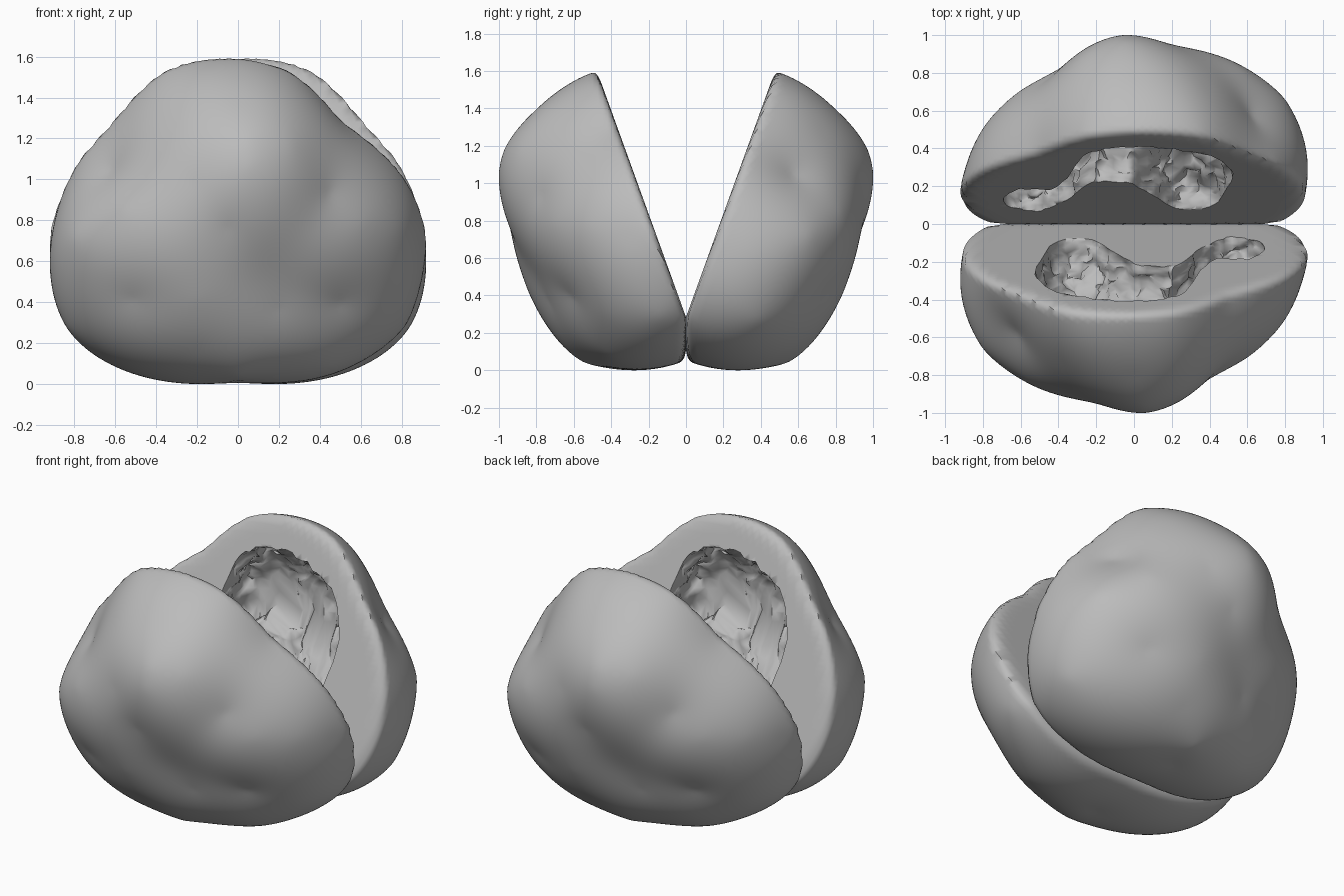
import bpy, bmesh, math
from mathutils import Vector, noise

cube = bpy.data.objects.get("Cube")
if cube:
    bpy.data.objects.remove(cube, do_unlink=True)

# One stone grey for everything
stone = bpy.data.materials.new("stone grey")
stone.use_nodes = True
grey = (0.5, 0.5, 0.5, 1)
stone.diffuse_color = grey
stone.node_tree.nodes["Principled BSDF"].inputs["Base Color"].default_value = grey

CENTRE = Vector((0, -.5, .65))
HINGE = Vector((0, 0, .27))
NORMAL = Vector((0, .94, .34)).normalized()

# Landmarks on the rough outer skin of one half
SKIN = [
    # rim around the split
    (0, -.5, 1.575), (.25, -.45, 1.52), (.5, -.36, 1.28), (.8, -.26, 1.02),
    (.92, -.17, .73), (.88, -.07, .45), (.76, 0, .25), (-.36, -.46, 1.52),
    (-.6, -.37, 1.29), (-.77, -.3, 1.1), (-.87, -.22, .88), (-.9, -.13, .62),
    (-.76, 0, .25), (-.45, .08, .12), (.45, .08, .12), (0, .1, .09),
    # plateau, nose and belly
    (0, -.65, 1.5), (-.3, -.62, 1.46), (0, -.8, 1.38), (.22, -.76, 1.36),
    (.05, -.97, 1.17), (.05, -1, 1.05), (-.05, -.94, .75),
    (-.2, -.84, .4), (-.2, -.68, .15), (0, -.55, .03), (0, -.35, 0),
    # right flank with its dent and scooped underside
    (.26, -.9, 1.15), (.45, -.77, .92), (.61, -.7, .77),
    (.79, -.52, .75), (.89, -.3, .7), (.5, -.61, .38), (.2, -.73, .35),
    (.45, -.42, .07), (.72, -.4, .28), (.82, -.14, .27),
    # left flank
    (-.38, -.73, 1.27), (-.62, -.57, 1.03), (-.56, -.83, .83), (-.22, -.94, .97),
    (-.8, -.66, .7), (-.91, -.4, .62), (-.82, -.38, .25), (-.52, -.75, .4),
    (-.5, -.4, .05),
]


def kernel(a, b):
    return -(a - b).length ** 1.5


def solve(rows):
    """Gauss-Jordan elimination of an augmented matrix."""
    n = len(rows)
    for i in range(n):
        p = max(range(i, n), key=lambda r: abs(rows[r][i]))
        rows[i], rows[p] = rows[p], rows[i]
        pivot = rows[i][i]
        rows[i] = [v / pivot for v in rows[i]]
        for r in range(n):
            f = rows[r][i]
            if r != i and f:
                rows[r] = [a - f * b for a, b in zip(rows[r], rows[i])]
    return [row[-1] for row in rows]


def fit_skin():
    """Smooth radius function passing through the landmarks."""
    offsets = [Vector(p) - CENTRE for p in SKIN]
    dirs = [o.normalized() for o in offsets]
    rows = []
    for i, d in enumerate(dirs):
        row = [kernel(d, e) for e in dirs]
        row[i] += .006
        rows.append(row + [1, offsets[i].length])
    rows.append([1] * len(dirs) + [0, 0])
    weights = solve(rows)
    return lambda d: weights[-1] + sum(w * kernel(d, e) for w, e in zip(weights, dirs))


def plane_radius(d, point, normal):
    facing = d.dot(normal)
    return (point - CENTRE).dot(normal) / facing if facing > .01 else 99


def soft_min(a, b, k):
    h = max(k - abs(a - b), 0) / k
    return min(a, b) - h * h * k / 4


def make_object(name, bm):
    bmesh.ops.recalc_face_normals(bm, faces=bm.faces)
    mesh = bpy.data.meshes.new(name)
    bm.to_mesh(mesh)
    bm.free()
    mesh.materials.append(stone)
    ob = bpy.data.objects.new(name, mesh)
    bpy.context.collection.objects.link(ob)
    return ob


# Solid half stone: rounded skin sliced by the split plane and the contact plane
skin = fit_skin()
bm = bmesh.new()
bmesh.ops.create_icosphere(bm, subdivisions=6, radius=1)
for v in bm.verts:
    d = v.co.normalized()
    flat = min(plane_radius(d, HINGE, NORMAL),
               plane_radius(d, Vector((0, 0, 0)), Vector((0, 1, 0))))
    v.co = CENTRE + d * soft_min(skin(d), flat, .07)
front_half = make_object("front_half", bm)

# Cavity opening as (x, y) on the split plane, a chamber with a side arm
OPENING = [
    (-.52, -.27), (-.46, -.14), (-.35, -.08), (-.2, -.09), (-.1, -.15),
    (.04, -.22), (.22, -.22), (.33, -.15), (.42, -.1), (.54, -.07),
    (.65, -.09), (.68, -.14), (.6, -.19), (.48, -.18), (.39, -.21),
    (.33, -.27), (.27, -.36), (.12, -.4), (-.06, -.41), (-.25, -.39),
    (-.43, -.35),
]


def smooth_loop(points, steps):
    """Closed Catmull-Rom curve through the points."""
    pts = [Vector(p) for p in points]
    n, loop = len(pts), []
    for i in range(n):
        a, b, c, d = (pts[(i + k) % n] for k in (-1, 0, 1, 2))
        for s in range(steps):
            t = s / steps
            loop.append((b * 2 + (c - a) * t + (a * 2 - b * 5 + c * 4 - d) * t ** 2
                         + (b * 3 - a - c * 3 + d) * t ** 3) / 2)
    return loop


def spine(p):
    """Point that the cavity wall closes in on."""
    if p.x < .1:
        return Vector((-.15 + (p.x + .15) * .4, -.26))
    return Vector((p.x * .95, max(-.3, min(-.13, -.33 + p.x * .34))))


# Cavity cutter: clean rings sinking below the split plane, with a ragged mouth
bm = bmesh.new()
outline = [p + noise.noise_vector(p.to_3d() * 22).xy * .012
           for p in smooth_loop(OPENING, 5)]
rings = []
COUNT = 18
for k in range(COUNT + 1):
    t = (k - 2) / (COUNT - 2)
    scale = max(.2, math.sqrt(max(0, 1 - max(t, 0) ** 2)))
    ring = []
    for p in outline:
        s = spine(p)
        q = s + (p - s) * scale
        depth = .31 * (1 - .6 * max(p.x, 0)) * t
        on_plane = Vector((q.x, q.y, HINGE.z - q.y * NORMAL.y / NORMAL.z))
        ring.append(bm.verts.new(on_plane - NORMAL * depth))
    rings.append(ring)
n = len(outline)
for low, high in zip(rings, rings[1:]):
    for i in range(n):
        j = (i + 1) % n
        bm.faces.new((low[i], low[j], high[j], high[i]))
bm.faces.new(rings[0])
bm.faces.new(rings[-1])
bmesh.ops.triangulate(bm, faces=bm.faces)
cutter = make_object("cavity_cutter", bm)
cutter.hide_render = True

# Hollow out the half
cut = front_half.modifiers.new("cavity", 'BOOLEAN')
cut.operation = 'DIFFERENCE'
cut.solver = 'EXACT'
cut.object = cutter
bpy.ops.object.select_all(action='DESELECT')
bpy.context.view_layer.objects.active = front_half
front_half.select_set(True)
bpy.ops.object.modifier_apply(modifier=cut.name)
bpy.data.objects.remove(cutter, do_unlink=True)

# Crumble the cavity walls, leaving the skin and the split face alone
verts = front_half.data.vertices
for v in verts:
    co = v.co.copy()
    depth = (HINGE - co).dot(NORMAL)
    offset = co - CENTRE
    if depth > .003 and co.y < -.03 and offset.length < skin(offset.normalized()) - .08:
        rough = (noise.noise_vector(co * 8) * .03 + noise.noise_vector(co * 18) * .028
                 + noise.noise_vector(co * 34) * .014)
        v.co = co + rough * min(1, .3 + depth * 9)

# Stand the half on the ground
base = min(v.co.z for v in verts)
for v in verts:
    v.co.z -= base
bpy.ops.object.shade_smooth_by_angle(angle=math.radians(60))

# Matching half, turned half way round
back_half = front_half.copy()
back_half.name = "back_half"
back_half.rotation_euler.z = math.pi
bpy.context.collection.objects.link(back_half)
